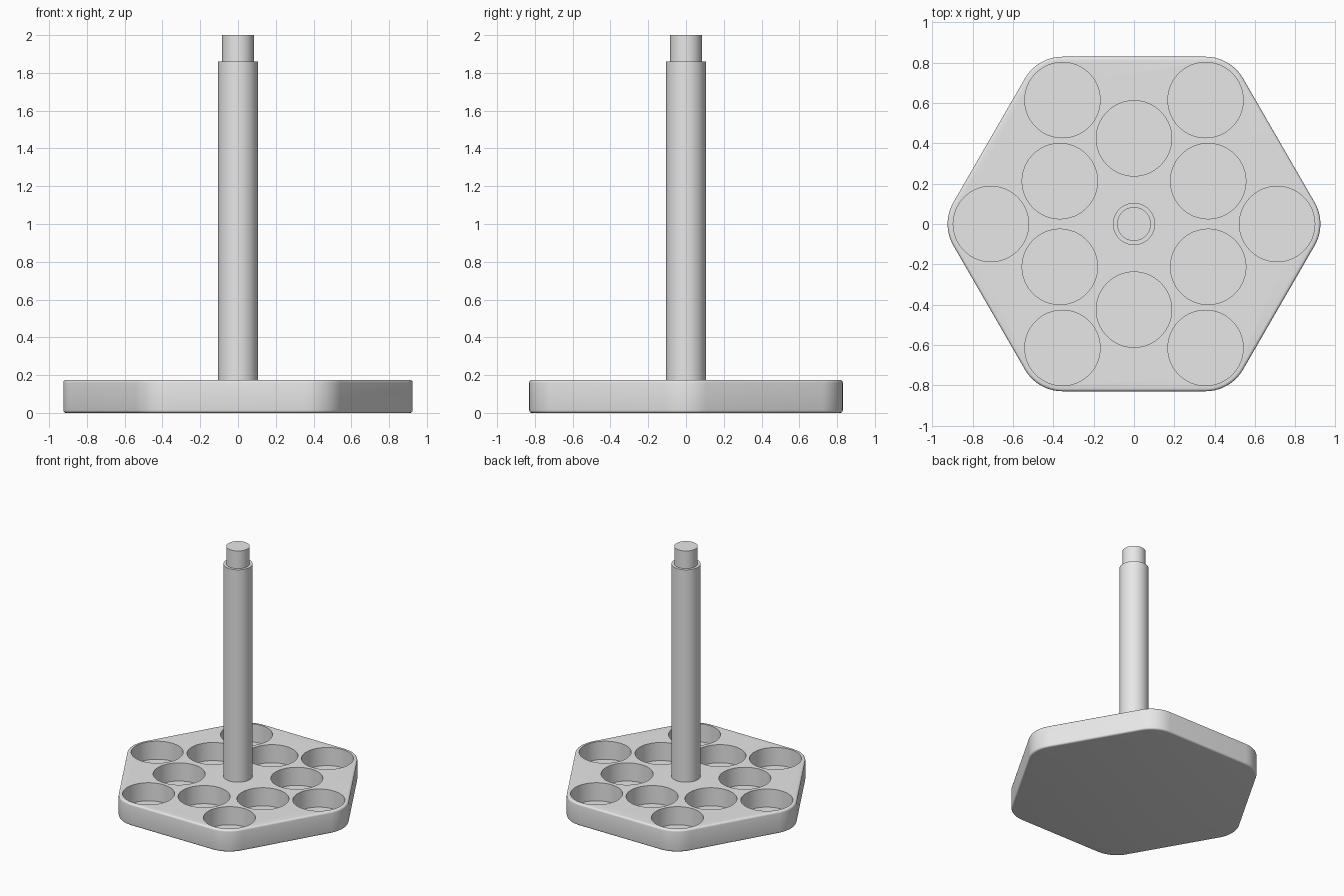
import bpy, bmesh, math
from mathutils import Matrix

if "Cube" in bpy.data.objects:
    bpy.data.objects.remove(bpy.data.objects["Cube"], do_unlink=True)

# Single grey material
GREY = (0.8, 0.8, 0.8, 1)
mat = bpy.data.materials.new("plain grey")
mat.use_nodes = True
mat.diffuse_color = GREY
mat.node_tree.nodes["Principled BSDF"].inputs["Base Color"].default_value = GREY

TOP = 0.174            # base thickness
FLOOR = 0.03           # pocket floor height
CORNER = 0.71          # distance of corner centres
ROUND = 0.215          # corner radius
EDGE = 0.014           # softened rim


def make_object(name, bm):
    bmesh.ops.recalc_face_normals(bm, faces=bm.faces)
    mesh = bpy.data.meshes.new(name)
    bm.to_mesh(mesh)
    bm.free()
    mesh.materials.append(mat)
    ob = bpy.data.objects.new(name, mesh)
    bpy.context.collection.objects.link(ob)
    return ob


def activate(ob):
    bpy.ops.object.select_all(action='DESELECT')
    ob.select_set(True)
    bpy.context.view_layer.objects.active = ob


def smooth(ob):
    activate(ob)
    bpy.ops.object.shade_smooth_by_angle(angle=math.radians(35))


def add_cylinder(bm, x, y, z0, z1, r):
    bmesh.ops.create_cone(bm, cap_ends=True, segments=64, radius1=r, radius2=r,
                          depth=z1 - z0, matrix=Matrix.Translation((x, y, (z0 + z1) / 2)))


def hex_ring(bm, inset, z, steps=10):
    ring = []
    for k in range(6):
        mid = math.radians(60 * k)
        for i in range(steps + 1):
            a = mid + math.radians(60 * i / steps - 30)
            r = ROUND - inset
            ring.append(bm.verts.new((CORNER * math.cos(mid) + r * math.cos(a),
                                      CORNER * math.sin(mid) + r * math.sin(a), z)))
    return ring


# Hexagonal base with rounded corners and softened top and bottom rims
bm = bmesh.new()
arc = [math.radians(22.5 * i) for i in range(5)]
profile = [(EDGE * (1 - math.sin(a)), EDGE * (1 - math.cos(a))) for a in arc]
profile += [(inset, TOP - z) for inset, z in reversed(profile)]
rings = [hex_ring(bm, inset, z) for inset, z in profile]
for low, high in zip(rings, rings[1:]):
    n = len(low)
    for i in range(n):
        j = (i + 1) % n
        bm.faces.new((low[i], low[j], high[j], high[i]))
bm.faces.new(rings[0])
bm.faces.new(rings[-1])
base = make_object("hexagonal_base", bm)

# Twelve round pockets: six at the corners, six around the post
bm = bmesh.new()
for k in range(6):
    for dist, turn in ((CORNER, 0), (0.425, 30)):
        a = math.radians(60 * k + turn)
        add_cylinder(bm, dist * math.cos(a), dist * math.sin(a), FLOOR, TOP + 0.1, 0.187)
cutter = make_object("pocket_cutter", bm)
cutter.hide_render = True
cut = base.modifiers.new("pockets", 'BOOLEAN')
cut.operation = 'DIFFERENCE'
cut.solver = 'EXACT'
cut.object = cutter
activate(base)
bpy.ops.object.modifier_apply(modifier=cut.name)
bpy.data.objects.remove(cutter, do_unlink=True)
smooth(base)

# Central post and its narrower tip
for name, z0, z1, r in (("post", TOP - 0.01, 1.86, 0.105), ("post_tip", 1.85, 2.0, 0.084)):
    bm = bmesh.new()
    add_cylinder(bm, 0, 0, z0, z1, r)
    smooth(make_object(name, bm))
